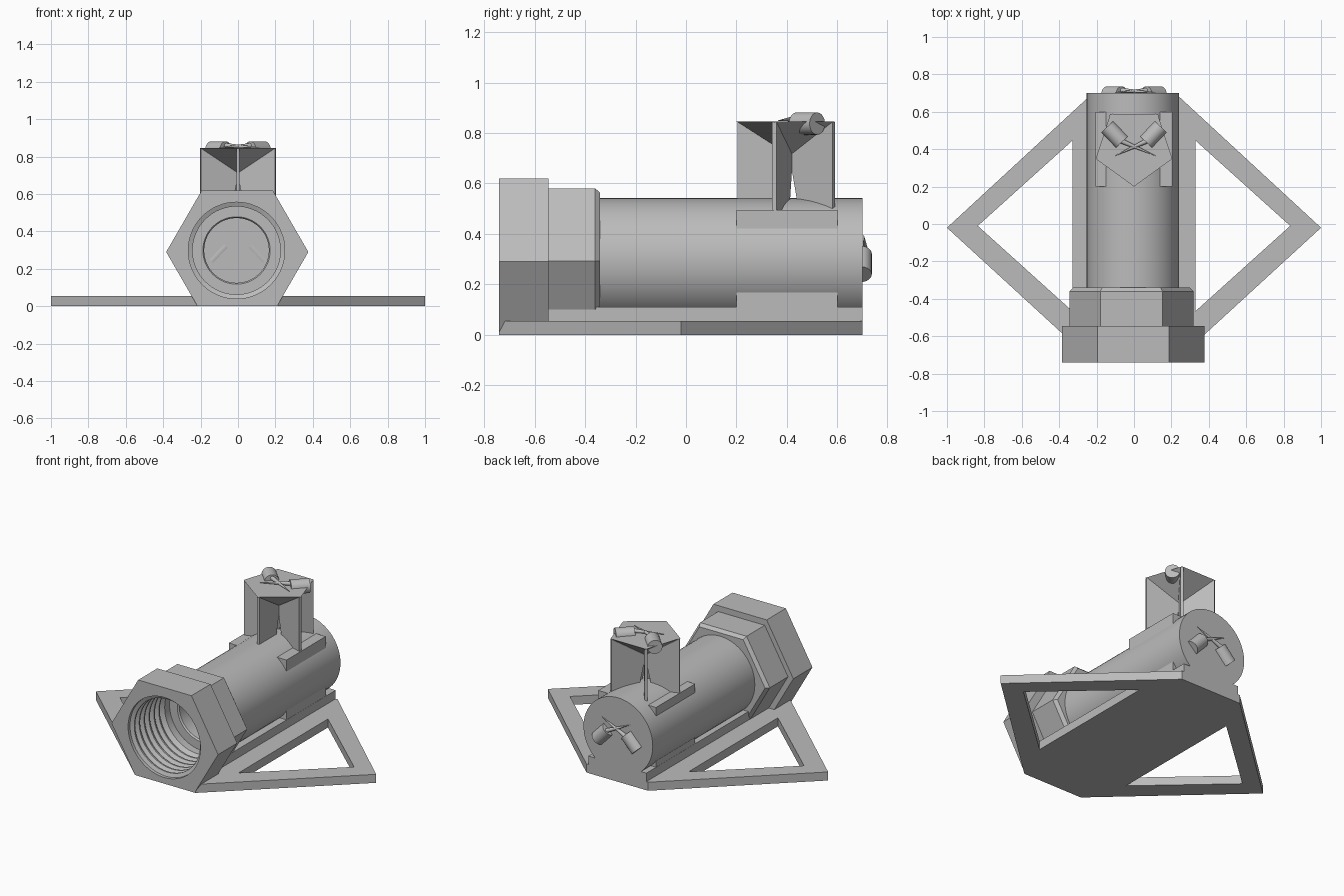
import bpy, bmesh, math
from mathutils import Vector, Matrix

cube = bpy.data.objects.get("Cube")
if cube:
    bpy.data.objects.remove(cube, do_unlink=True)

grey = bpy.data.materials.new("plain_grey")
grey.use_nodes = True
COLOUR = (0.5, 0.5, 0.5, 1)
grey.diffuse_color = COLOUR
grey.node_tree.nodes["Principled BSDF"].inputs["Base Color"].default_value = COLOUR


def finish(name, bm, smooth=False):
    bmesh.ops.recalc_face_normals(bm, faces=bm.faces)
    mesh = bpy.data.meshes.new(name)
    bm.to_mesh(mesh)
    bm.free()
    mesh.materials.append(grey)
    obj = bpy.data.objects.new(name, mesh)
    bpy.context.collection.objects.link(obj)
    if smooth:
        shade(obj)
    return obj


def activate(obj):
    bpy.ops.object.select_all(action="DESELECT")
    obj.select_set(True)
    bpy.context.view_layer.objects.active = obj


def shade(obj):
    activate(obj)
    bpy.ops.object.shade_smooth_by_angle(angle=math.radians(30))


def extrude(bm, points, offset):
    """Add a prism: a flat outline pushed along an offset."""
    face = bm.faces.new([bm.verts.new(p) for p in points])
    moved = bmesh.ops.extrude_face_region(bm, geom=[face])["geom"]
    verts = [v for v in moved if isinstance(v, bmesh.types.BMVert)]
    bmesh.ops.translate(bm, verts=verts, vec=Vector(offset))


def box(name, x, y0, y1, z0, z1):
    bm = bmesh.new()
    extrude(bm, [(-x, y0, z0), (x, y0, z0), (x, y1, z0), (-x, y1, z0)], (0, 0, z1 - z0))
    return finish(name, bm)


def lathe(name, profile, sides, cx, cz, smooth=False, turn=0.0):
    """Solid of rings along y; profile holds (radius, y) pairs."""
    bm = bmesh.new()
    rings = []
    for r, y in profile:
        angles = [turn + math.tau * i / sides for i in range(sides)]
        rings.append([bm.verts.new((cx + r * math.cos(a), y, cz + r * math.sin(a))) for a in angles])
    for a, b in zip(rings, rings[1:]):
        for i in range(sides):
            j = (i + 1) % sides
            bm.faces.new((a[i], a[j], b[j], b[i]))
    bm.faces.new(rings[0])
    bm.faces.new(rings[-1])
    return finish(name, bm, smooth)


def cut(obj, cutter):
    activate(obj)
    mod = obj.modifiers.new("cut", "BOOLEAN")
    mod.operation = "DIFFERENCE"
    mod.solver = "EXACT"
    mod.object = cutter
    bpy.ops.object.modifier_apply(modifier=mod.name)


# Diamond base plate with a triangular opening on each side
MID, PLATE = -0.02, 0.055
bm = bmesh.new()
outline = [(1, MID), (0.22, 0.7), (-0.22, 0.7), (-1, MID), (-0.215, -0.74), (0.215, -0.74)]
extrude(bm, [(x, y, 0) for x, y in outline], (0, 0, PLATE))
base_plate = finish("base_plate", bm)
for side in (-1, 1):
    bm = bmesh.new()
    hole = [(0.835, -0.01), (0.33, 0.445), (0.33, -0.465)]
    extrude(bm, [(side * x, y, -0.1) for x, y in hole], (0, 0, 0.3))
    cutter = finish("opening_cutter", bm)
    cut(base_plate, cutter)
    bpy.data.objects.remove(cutter, do_unlink=True)

# Barrel, collars and the supports beneath
barrel = lathe("barrel", [(0.247, -0.36), (0.247, 0.7)], 64, -0.006, 0.295)
front_nut = lathe("front_nut", [(0.38, -0.74), (0.38, -0.545)], 6, -0.004, 0.29)
rear_nut = lathe("rear_nut", [(0.332, -0.546), (0.332, -0.36), (0.312, -0.34)], 6, -0.014, 0.293)
cradle = box("cradle", 0.207, -0.55, 0.7, 0.0, 0.11)
saddle = box("saddle", 0.206, 0.2, 0.6, 0.0, 0.495)

# Trim the front nut flush with the ground
bm = bmesh.new()
bm.from_mesh(front_nut.data)
cuts = bmesh.ops.bisect_plane(bm, geom=bm.verts[:] + bm.edges[:] + bm.faces[:],
                              plane_co=(0, 0, 0), plane_no=(0, 0, 1), clear_inner=True)
bmesh.ops.holes_fill(bm, edges=[e for e in cuts["geom_cut"] if isinstance(e, bmesh.types.BMEdge)])
bmesh.ops.recalc_face_normals(bm, faces=bm.faces)
bm.to_mesh(front_nut.data)
bm.free()

# Threaded mouth and smooth bore
profile = [(0.258, -0.8), (0.258, -0.72)]
for i in range(6):
    y = -0.71 + i * 0.05
    profile += [(0.235, y), (0.235, y + 0.01), (0.255, y + 0.025), (0.255, y + 0.035)]
profile += [(0.235, -0.4), (0.235, -0.35), (0.18, -0.35), (0.173, -0.34), (0.173, 0.65)]
bore = lathe("bore_cutter", profile, 64, -0.008, 0.298)
for part in (barrel, front_nut, rear_nut, cradle, saddle, base_plate):
    cut(part, bore)
bpy.data.objects.remove(bore, do_unlink=True)
for part in (barrel, front_nut, rear_nut):
    shade(part)

# Five-sided post: inverted pyramid cap on radial fins
CENTRE, RADIUS, TOP, TIP = Vector((0, 0.415, 0)), 0.215, 0.845, 0.71
angles = [math.radians(-90 + 72 * i) for i in range(5)]
bm = bmesh.new()
rim = [bm.verts.new(CENTRE + Vector((RADIUS * math.cos(a), RADIUS * math.sin(a), TOP))) for a in angles]
tip = bm.verts.new(CENTRE + Vector((0, 0, TIP)))
bm.faces.new(rim)
for i in range(5):
    bm.faces.new((rim[i], tip, rim[(i + 1) % 5]))
finish("post_cap", bm)
bm = bmesh.new()
for a in angles:
    out = Vector((math.cos(a), math.sin(a), 0))
    across = Vector((-out.y, out.x, 0)) * 0.018
    shape = [(0, TIP), (RADIUS - 0.004, TOP - 0.001), (RADIUS - 0.004, 0.495), (0.045, 0.495)]
    extrude(bm, [CENTRE + out * r + Vector((0, 0, z)) - across / 2 for r, z in shape], across)
finish("post_fins", bm)


# Crossed mallets: short cylinder heads with spiked handles
def rod(bm, start, end, r1, r2, sides):
    start, end = Vector(start), Vector(end)
    axis = end - start
    turn = axis.to_track_quat("Z", "Y").to_matrix().to_4x4()
    bmesh.ops.create_cone(bm, cap_ends=True, segments=sides, radius1=r1, radius2=r2,
                          depth=axis.length, matrix=Matrix.Translation((start + end) / 2) @ turn)


def mallets(name, matrix):
    bm = bmesh.new()
    for side, reach in ((-1, 0.115), (1, 0.1)):
        rod(bm, (side * 0.143, 0.07, -0.008), (side * 0.065, -0.012, -0.008), 0.044, 0.044, 32)
        rod(bm, (side * 0.07, -0.005, 0.014), (-side * reach, -0.085, 0.004), 0.014, 0.001, 12)
    bmesh.ops.transform(bm, matrix=matrix, verts=bm.verts)
    finish(name, bm, True)


mallets("top_mallets", Matrix.Translation((0, 0.45, TOP)))
mallets("rear_mallets", Matrix.Translation((0, 0.7, 0.31)) @ Matrix.Rotation(math.radians(-90), 4, "X"))
